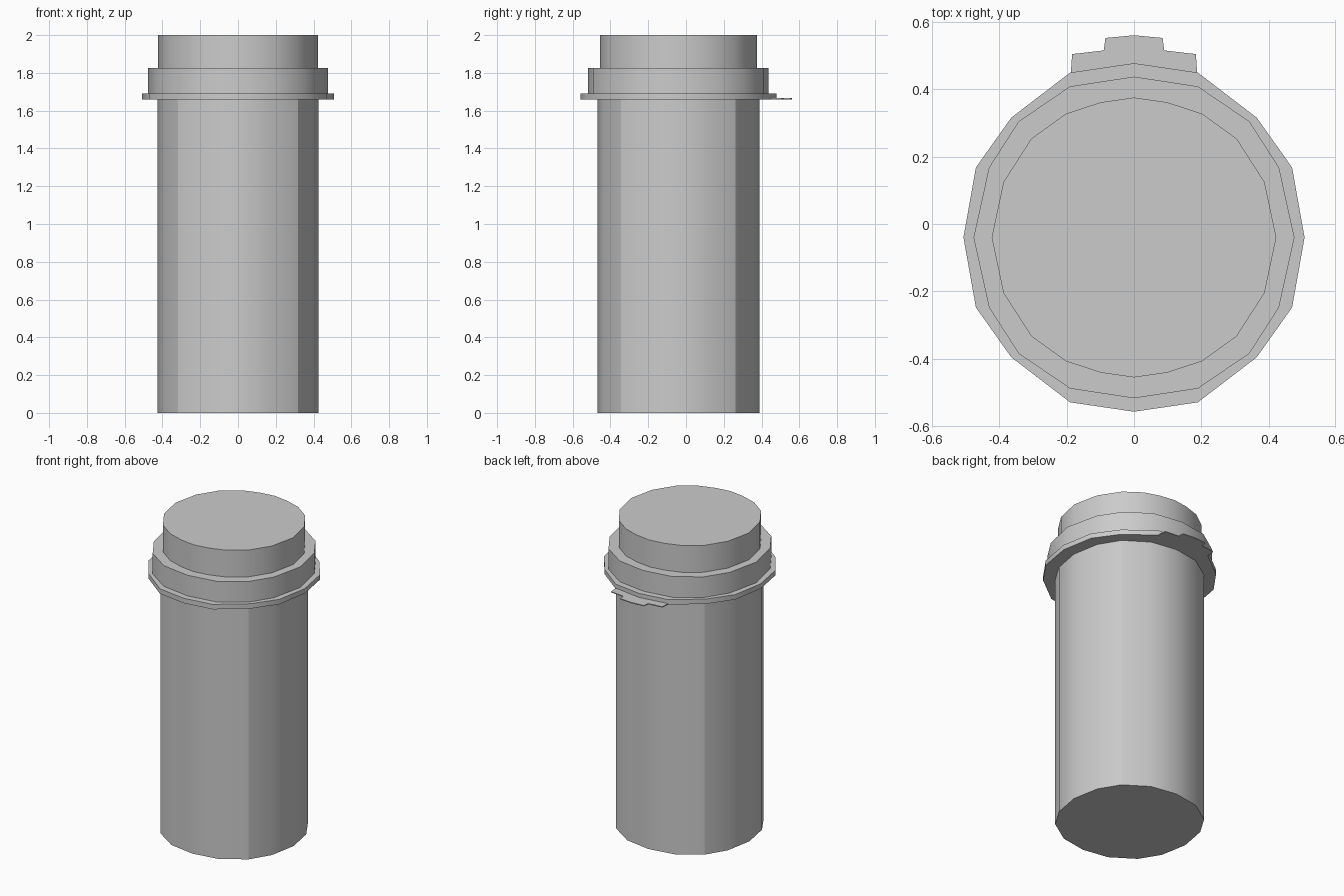
import bpy, bmesh, math

if "Cube" in bpy.data.objects:
    bpy.data.objects.remove(bpy.data.objects["Cube"])

CY = -0.04  # shared axis of the round parts


def prism(name, pts, z0, z1, smooth=None):
    """Extrude a closed outline from z0 to z1."""
    bm = bmesh.new()
    base = bm.faces.new([bm.verts.new((x, y, z0)) for x, y in pts])
    ext = bmesh.ops.extrude_face_region(bm, geom=[base], use_keep_orig=True)
    top = [g for g in ext["geom"] if isinstance(g, bmesh.types.BMVert)]
    bmesh.ops.translate(bm, verts=top, vec=(0, 0, z1 - z0))
    bmesh.ops.recalc_face_normals(bm, faces=bm.faces)
    mesh = bpy.data.meshes.new(name)
    bm.to_mesh(mesh)
    bm.free()
    obj = bpy.data.objects.new(name, mesh)
    bpy.context.collection.objects.link(obj)
    if smooth:
        bpy.ops.object.select_all(action='DESELECT')
        bpy.context.view_layer.objects.active = obj
        obj.select_set(True)
        bpy.ops.object.shade_smooth_by_angle(angle=math.radians(smooth))
    return obj


def ring(quarter):
    """Mirror a quarter outline (+x axis to +y axis) into a full loop."""
    half = quarter + [(-x, y) for x, y in quarter[-2::-1]]
    full = half + [(x, -y) for x, y in half[-2:0:-1]]
    return [(x, y + CY) for x, y in full]


# main cylinder
prism("body", ring([(0.427, 0), (0.395, 0.175), (0.317, 0.303), (0.17, 0.4), (0, 0.428)]),
      0, 1.66, 24.6)

# thin flange below the collar
prism("flange", ring([(0.507, 0), (0.47, 0.208), (0.365, 0.356), (0.19, 0.49), (0, 0.518)]),
      1.66, 1.692, 30)

# collar
prism("collar", ring([(0.477, 0), (0.431, 0.208), (0.343, 0.345), (0.19, 0.449), (0, 0.478)]),
      1.692, 1.826, 30)

# raised top
prism("top_plug", ring([(0.423, 0), (0.388, 0.165), (0.305, 0.294), (0.202, 0.368),
                        (0.098, 0.402), (0, 0.416)]), 1.826, 2.0, 30)

# stepped pull tab at the back
side = [(0.188, 0.445), (0.184, 0.505), (0.09, 0.516), (0.085, 0.553)]
prism("pull_tab", side + [(0, 0.561)] + [(-x, y) for x, y in reversed(side)], 1.66, 1.666)
